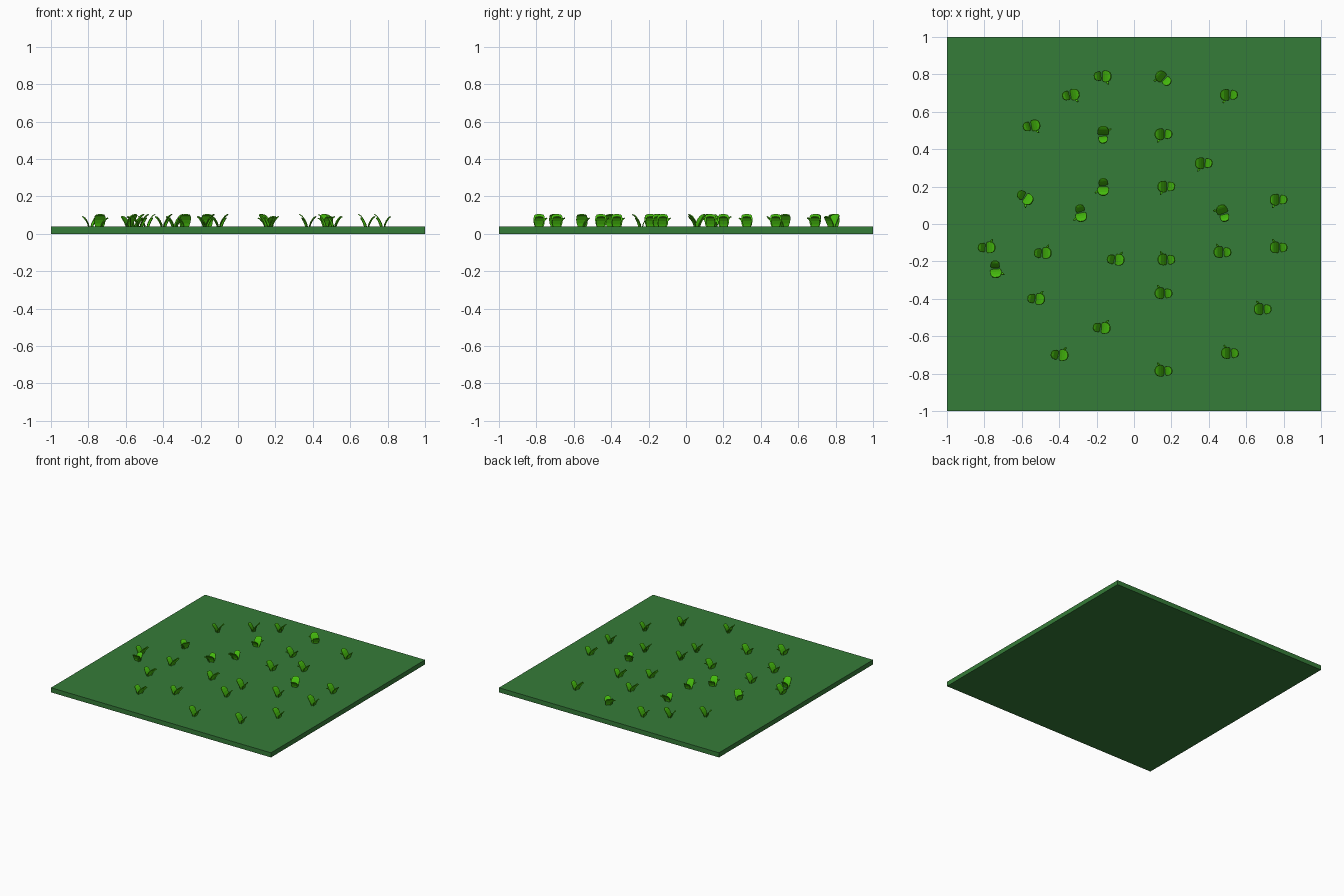
import bpy, bmesh
from math import radians, sin, cos
from mathutils import Matrix, Vector

if "Cube" in bpy.data.objects:
    bpy.data.objects.remove(bpy.data.objects["Cube"])


def material(name, color):
    m = bpy.data.materials.new(name)
    m.diffuse_color = (*color, 1)
    m.use_nodes = True
    m.node_tree.nodes["Principled BSDF"].inputs["Base Color"].default_value = m.diffuse_color
    return m


soil_green = material("lawn_green", (0.036, 0.2, 0.04))
leaf_green = material("blade_green", (0.06, 0.5, 0.004))

# flat square of lawn
bpy.ops.mesh.primitive_cube_add(size=1, location=(0, 0, 0.019))
lawn = bpy.context.object
lawn.name = "lawn_slab"
lawn.scale = (2, 2, 0.038)
lawn.data.materials.append(soil_green)

BASE = 0.034
# (outward distance, height fraction, width fraction) up one curved blade
PROFILE = [(0.0, 0.0, 0.7), (0.12, 0.3, 0.92), (0.35, 0.6, 1.0),
           (0.66, 0.87, 0.9), (0.86, 0.97, 0.7), (1.0, 1.0, 0.3)]
# blade: root offset (x, y), lean direction in degrees, reach, height, width
BLADES = [((0.003, 0.0), 180, 0.045, 0.069, 0.062),
          ((0.012, -0.002), 6, 0.036, 0.058, 0.05),
          ((-0.005, 0.008), 125, 0.042, 0.05, 0.014)]


def add_blade(bm, root, lean, reach, height, width, xform):
    t = 0.0022
    d = Vector((cos(radians(lean)), sin(radians(lean)), 0))
    side = Vector((-d.y, d.x, 0))
    rings = []
    for o, h, w in PROFILE:
        c = Vector((*root, BASE)) + d * (o * reach) + Vector((0, 0, h * height))
        s = side * (w * width / 2)
        n = d * t - Vector((0, 0, t * o))
        rings.append([bm.verts.new(xform @ p) for p in (c - s - n, c + s - n, c + s + n, c - s + n)])
    for a, b in zip(rings, rings[1:]):
        for i in range(4):
            j = (i + 1) % 4
            bm.faces.new((a[i], a[j], b[j], b[i]))
    bm.faces.new(rings[0])
    bm.faces.new(rings[-1])


# tufts: x, y, turn in degrees (mirrored by quadrant)
TUFTS = [(-0.165, 0.79, 0), (0.155, 0.78, -40), (0.505, 0.69, 0), (-0.335, 0.69, 10),
         (-0.545, 0.525, 10), (-0.165, 0.48, 90), (0.155, 0.48, 0), (0.37, 0.325, 0),
         (-0.165, 0.195, -90), (0.17, 0.2, 0), (-0.58, 0.14, -35), (-0.285, 0.055, -80),
         (0.475, 0.06, -70), (0.77, 0.13, 0), (-0.785, -0.125, 0), (-0.485, -0.155, 0),
         (-0.095, -0.19, -5), (0.17, -0.19, 0), (0.47, -0.15, 0), (0.77, -0.125, 0),
         (-0.74, -0.245, -85), (-0.52, -0.4, -5), (0.155, -0.37, 0), (0.685, -0.455, 0),
         (-0.17, -0.555, -5), (-0.395, -0.7, -5), (0.51, -0.69, 0), (0.155, -0.785, 0)]

for k, (x, y, turn) in enumerate(TUFTS):
    mirror = Matrix.Diagonal((1 if x > 0 else -1, -1 if y > 0 else 1, 1, 1))
    xform = Matrix.Translation((x, y, 0)) @ Matrix.Rotation(radians(turn), 4, 'Z') @ mirror
    bm = bmesh.new()
    for blade in BLADES:
        add_blade(bm, *blade, xform)
    bmesh.ops.recalc_face_normals(bm, faces=bm.faces)
    mesh = bpy.data.meshes.new(f"grass_tuft_{k + 1}")
    bm.to_mesh(mesh)
    bm.free()
    mesh.materials.append(leaf_green)
    bpy.context.collection.objects.link(bpy.data.objects.new(mesh.name, mesh))
